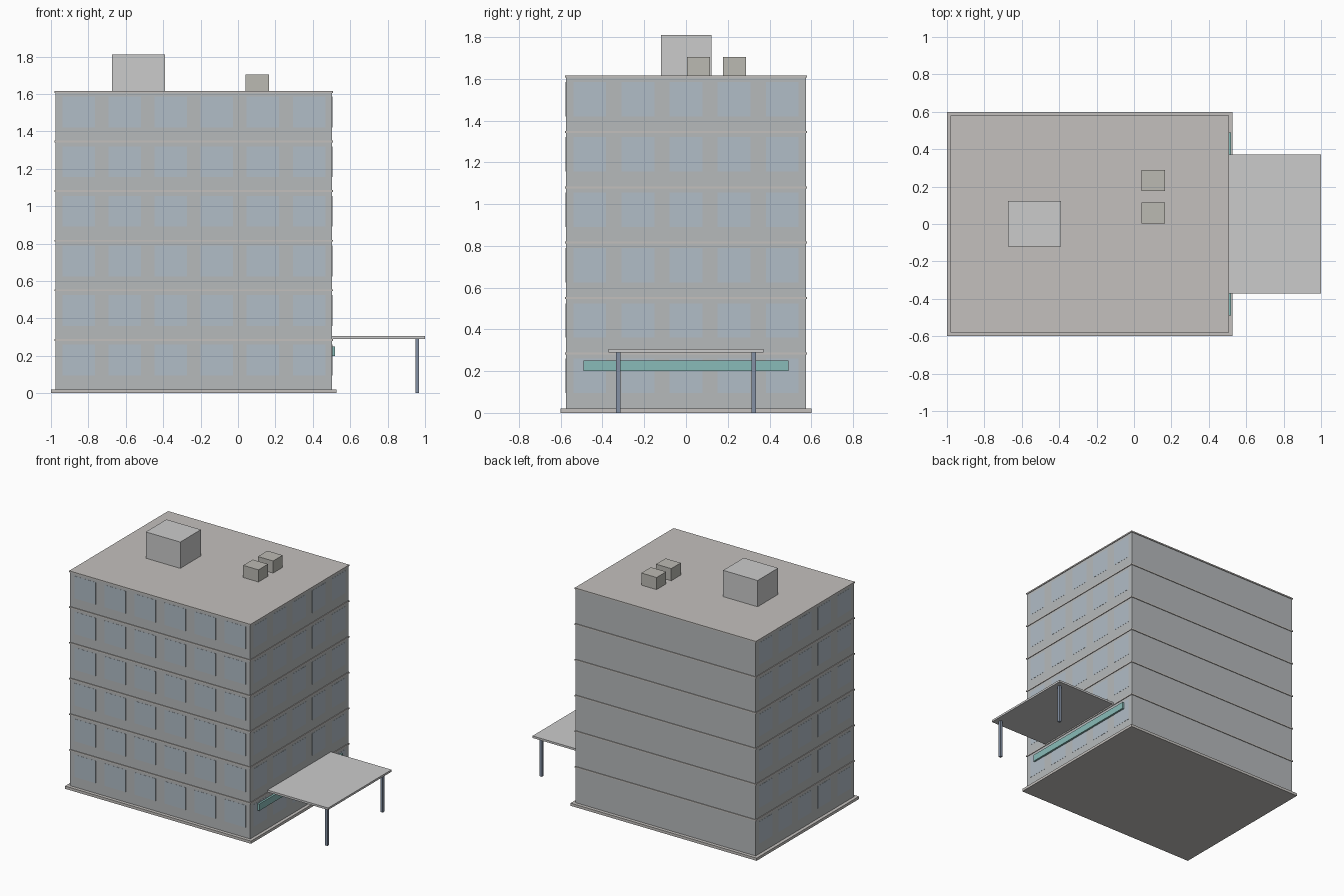
import bpy, bmesh

if "Cube" in bpy.data.objects:
    bpy.data.objects.remove(bpy.data.objects["Cube"])


def material(name, rgb):
    m = bpy.data.materials.new(name)
    m.diffuse_color = (*rgb, 1)
    m.use_nodes = True
    m.node_tree.nodes["Principled BSDF"].inputs["Base Color"].default_value = m.diffuse_color
    return m


WALL = material("wall", (0.47, 0.49, 0.50))
GLASS = material("glass", (0.44, 0.51, 0.57))
STONE = material("stone", (0.55, 0.53, 0.51))
TEAL = material("teal", (0.25, 0.50, 0.48))
NAVY = material("navy", (0.23, 0.28, 0.37))
PALE = material("pale", (0.56, 0.56, 0.59))
UNIT = material("unit", (0.50, 0.49, 0.45))


def boxes(name, extents, mat):
    """One object made of boxes given as (x0, x1, y0, y1, z0, z1)."""
    bm = bmesh.new()
    for x0, x1, y0, y1, z0, z1 in extents:
        verts = bmesh.ops.create_cube(bm, size=1)["verts"]
        bmesh.ops.scale(bm, vec=(x1 - x0, y1 - y0, z1 - z0), verts=verts)
        bmesh.ops.translate(bm, vec=((x0 + x1) / 2, (y0 + y1) / 2, (z0 + z1) / 2), verts=verts)
    mesh = bpy.data.meshes.new(name)
    bm.to_mesh(mesh)
    bm.free()
    mesh.materials.append(mat)
    ob = bpy.data.objects.new(name, mesh)
    bpy.context.collection.objects.link(ob)
    return ob


X0, X1, Y = -0.975, 0.503, 0.575
BASE, TOP, FLOORS = 0.02, 1.61, 6
STEP = (TOP - BASE) / FLOORS

# Plinth and main block
boxes("plinth", [(-1.0, 0.527, -0.6, 0.6, 0, BASE)], STONE)
boxes("main_block", [(X0, X1, -Y, Y, BASE, TOP)], WALL)

# Floor bands, the top one capping the roof
E = 0.005
for i in range(1, FLOORS + 1):
    z = BASE + i * STEP
    boxes(f"floor_band_{i}", [(X0 - E, X1 + E, -Y - E, Y + E, z - 0.005, z + 0.005)], STONE)

# Nearly flush windows on the front, left and right; the back is blank
T = 0.001
front, left, right = [], [], []
for f in range(FLOORS):
    z0 = BASE + f * STEP + 0.075
    z1 = z0 + 0.165
    for c in range(6):
        x = X0 + (c + 0.5) * (X1 - X0) / 6
        front.append((x - 0.087, x + 0.087, -Y - T, -Y + T, z0, z1))
    for c in range(5):
        y = (c - 2) * 2 * Y / 5
        left.append((X0 - T, X0 + T, y - 0.078, y + 0.078, z0, z1))
        right.append((X1 - T, X1 + T, y - 0.078, y + 0.078, z0, z1))
boxes("front_windows", front, GLASS)
boxes("left_windows", left, GLASS)
boxes("right_windows", right, GLASS)

# Rooftop housing and ventilation units
boxes("roof_housing", [(-0.673, -0.39, -0.12, 0.122, TOP, 1.81)], PALE)
for i, y in enumerate((0.06, 0.232)):
    boxes(f"vent_unit_{i + 1}", [(0.04, 0.165, y - 0.056, y + 0.056, TOP, 1.705)], UNIT)

# Entrance fascia, canopy and its posts
boxes("entrance_fascia", [(X1, 0.518, -0.49, 0.49, 0.20, 0.25)], TEAL)
boxes("canopy", [(X1, 1.0, -0.372, 0.372, 0.29, 0.305)], PALE)
for side, y in (("near", -0.324), ("far", 0.324)):
    boxes(f"{side}_canopy_post", [(0.949, 0.968, y - 0.01, y + 0.01, 0, 0.29)], NAVY)
